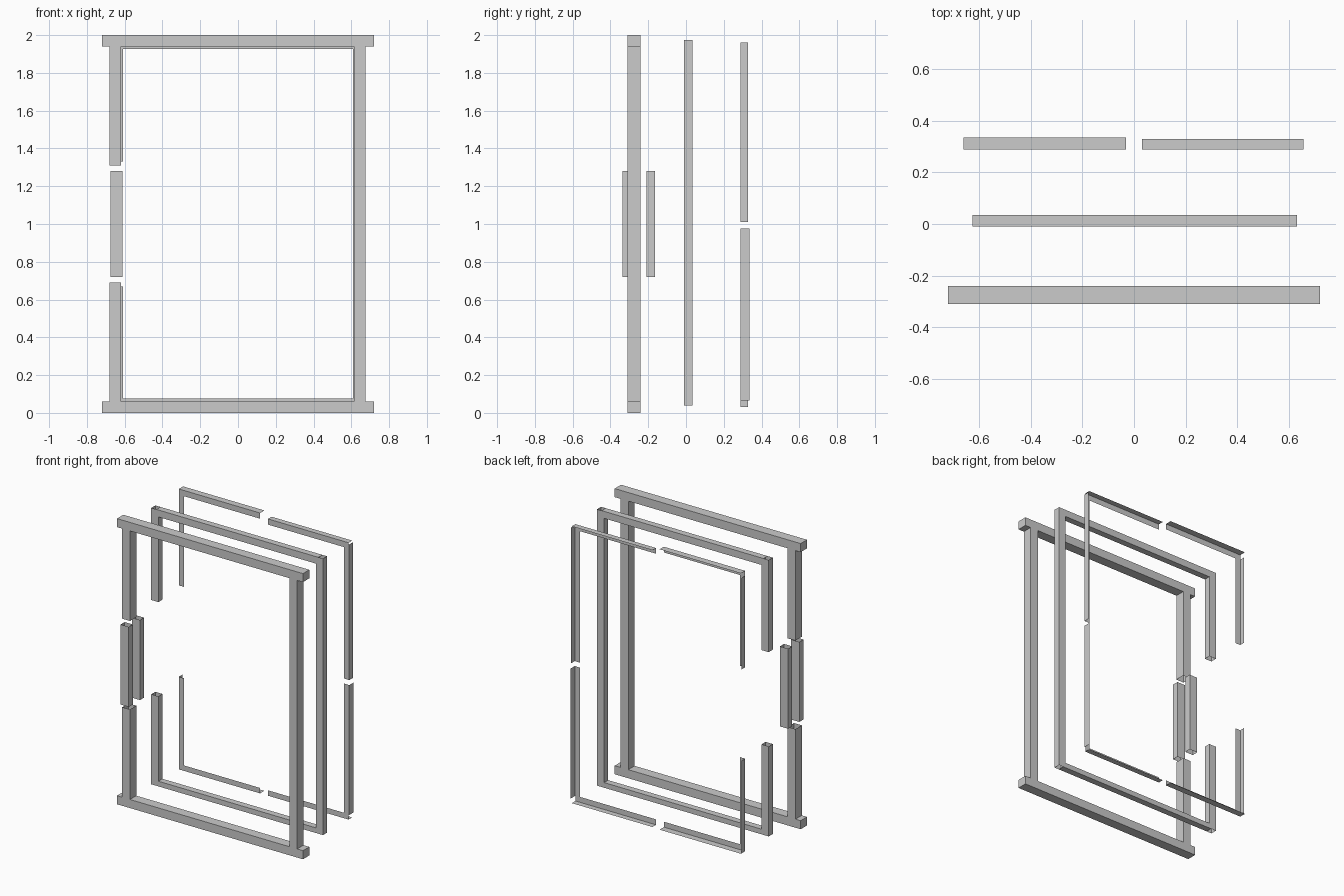
import bpy

if "Cube" in bpy.data.objects:
    bpy.data.objects.remove(bpy.data.objects["Cube"])


def mesh(name, quads):
    """Build one object from rectangular sheets given as corner lists."""
    verts, faces = [], []
    for q in quads:
        faces.append(tuple(range(len(verts), len(verts) + 4)))
        verts += q
    me = bpy.data.meshes.new(name)
    me.from_pydata(verts, [], faces)
    ob = bpy.data.objects.new(name, me)
    bpy.context.collection.objects.link(ob)
    return ob


def bar(name, x, y, z, open_axis=None):
    """Rectangular bar; open_axis leaves the two ends of that axis open."""
    r = (x, y, z)
    quads = []
    for a in range(3):
        if a == open_axis:
            continue
        b, c = (a + 1) % 3, (a + 2) % 3
        for s in (0, 1):
            q = []
            for i, j in ((0, 0), (1, 0), (1, 1), (0, 1)):
                p = [0, 0, 0]
                p[a], p[b], p[c] = r[a][s], r[b][i], r[c][j]
                q.append(tuple(p))
            quads.append(q if s else q[::-1])
    return mesh(name, quads)


def angle_post(name, outer, inner, y, z):
    """Vertical L: side sheet at the outer edge, front leg towards the opening."""
    mesh(name, [
        [(outer, y[0], z[0]), (outer, y[1], z[0]), (outer, y[1], z[1]), (outer, y[0], z[1])],
        [(outer, y[0], z[0]), (inner, y[0], z[0]), (inner, y[0], z[1]), (outer, y[0], z[1])]])


def angle_rail(name, x, y, outer, inner):
    """Horizontal L: flat sheet at the outer edge, front leg towards the opening."""
    mesh(name, [
        [(x[0], y[0], outer), (x[1], y[0], outer), (x[1], y[1], outer), (x[0], y[1], outer)],
        [(x[0], y[0], outer), (x[1], y[0], outer), (x[1], y[0], inner), (x[0], y[0], inner)]])


# Front frame: long rails, one full post and one split post
FY = (-0.31, -0.24)
bar("front_top_rail", (-0.72, 0.72), FY, (1.94, 2.0))
bar("front_bottom_rail", (-0.72, 0.72), FY, (0.0, 0.06))
bar("front_right_post", (0.615, 0.675), FY, (0.06, 1.94), 2)
bar("front_left_lower_post", (-0.68, -0.62), FY, (0.06, 0.69), 2)
bar("front_left_upper_post", (-0.68, -0.62), FY, (1.31, 1.94), 2)

# Short cover pieces in the gap of the split post
for n, y in (("front", (-0.335, -0.29)), ("rear", (-0.21, -0.165))):
    bar(n + "_cover", (-0.675, -0.612), y, (0.72, 1.28), 2)

# Middle frame of open-ended hollow bars
MY = (-0.01, 0.035)
bar("middle_top_rail", (-0.625, 0.63), MY, (1.926, 1.975), 0)
bar("middle_bottom_rail", (-0.625, 0.63), MY, (0.04, 0.076), 0)
bar("middle_right_post", (0.61, 0.665), MY, (0.04, 1.975), 2)
bar("middle_left_lower_post", (-0.665, -0.61), MY, (0.04, 0.67), 2)
bar("middle_left_upper_post", (-0.665, -0.61), MY, (1.33, 1.975), 2)

# Rear frame of thin angle strips, split on every side
BY, BY2 = (0.288, 0.328), (0.288, 0.335)
angle_rail("rear_top_left_angle", (-0.66, -0.03), BY2, 1.995, 1.955)
angle_rail("rear_top_right_angle", (0.03, 0.655), BY, 1.97, 1.93)
angle_rail("rear_bottom_left_angle", (-0.66, -0.03), BY2, 0.032, 0.07)
angle_rail("rear_bottom_right_angle", (0.03, 0.655), BY, 0.032, 0.07)
angle_post("rear_right_lower_angle", 0.66, 0.62, BY2, (0.065, 0.975))
angle_post("rear_right_upper_angle", 0.66, 0.62, BY, (1.01, 1.96))
angle_post("rear_left_lower_angle", -0.66, -0.62, BY, (0.032, 0.68))
angle_post("rear_left_upper_angle", -0.66, -0.62, BY, (1.32, 1.96))
